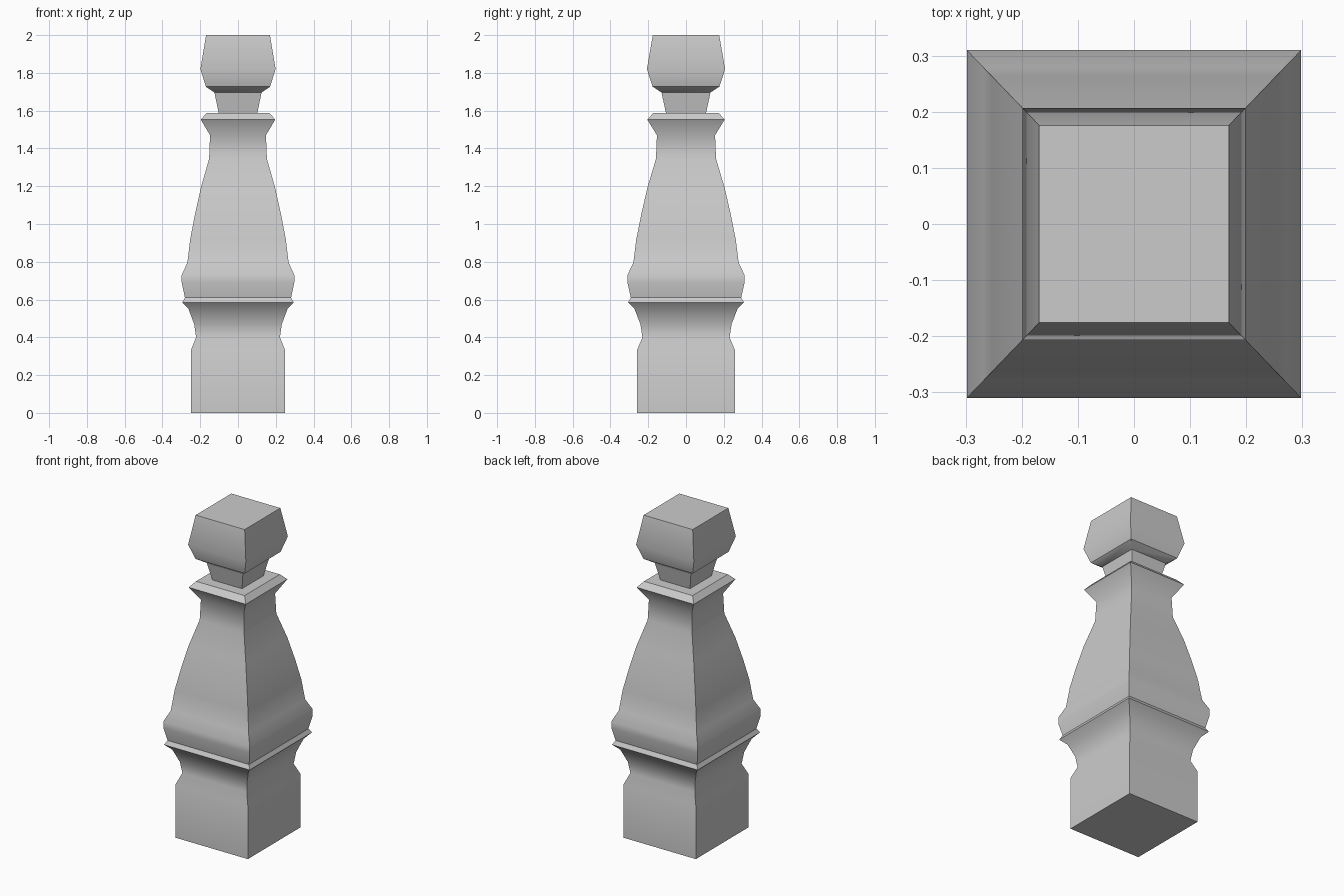
import bpy
import bmesh
import math

cube = bpy.data.objects.get("Cube")
if cube:
    bpy.data.objects.remove(cube, do_unlink=True)

DEPTH_RATIO = 1.04  # the post is slightly deeper than it is wide

stone = bpy.data.materials.new("pale grey stone")
stone.use_nodes = True
grey = (0.6, 0.6, 0.6, 1)
stone.diffuse_color = grey
stone.node_tree.nodes["Principled BSDF"].inputs["Base Color"].default_value = grey


def square_loft(name, profile):
    """Closed four-sided loft through (half width, height) pairs."""
    bm = bmesh.new()
    rings = []
    for w, z in profile:
        d = w * DEPTH_RATIO
        rings.append([bm.verts.new((sx * w, sy * d, z))
                      for sx, sy in ((-1, -1), (1, -1), (1, 1), (-1, 1))])
    for low, high in zip(rings, rings[1:]):
        for i in range(4):
            j = (i + 1) % 4
            bm.faces.new((low[i], low[j], high[j], high[i]))
    bm.faces.new(rings[0][::-1])
    bm.faces.new(rings[-1])
    mesh = bpy.data.meshes.new(name)
    bm.to_mesh(mesh)
    bm.free()
    mesh.materials.append(stone)
    obj = bpy.data.objects.new(name, mesh)
    bpy.context.collection.objects.link(obj)
    bpy.ops.object.select_all(action="DESELECT")
    obj.select_set(True)
    bpy.context.view_layer.objects.active = obj
    bpy.ops.object.shade_smooth_by_angle(angle=math.radians(35))


# Square plinth with a waist flaring out to the ledge
square_loft("base", [(0.25, 0), (0.25, 0.33), (0.222, 0.40), (0.232, 0.47),
                     (0.262, 0.55), (0.295, 0.585)])

# Ledge, bulge, tapering shaft and bevelled collar
square_loft("shaft", [(0.295, 0.585), (0.281, 0.61), (0.298, 0.69),
                      (0.298, 0.73), (0.268, 0.795), (0.253, 0.92),
                      (0.228, 1.05), (0.197, 1.19), (0.153, 1.345),
                      (0.148, 1.47), (0.197, 1.553), (0.167, 1.587)])

# Narrow neck
square_loft("neck", [(0.102, 1.587), (0.125, 1.697)])

# Finial block
square_loft("finial", [(0.125, 1.697), (0.17, 1.727), (0.199, 1.82), (0.169, 2)])
